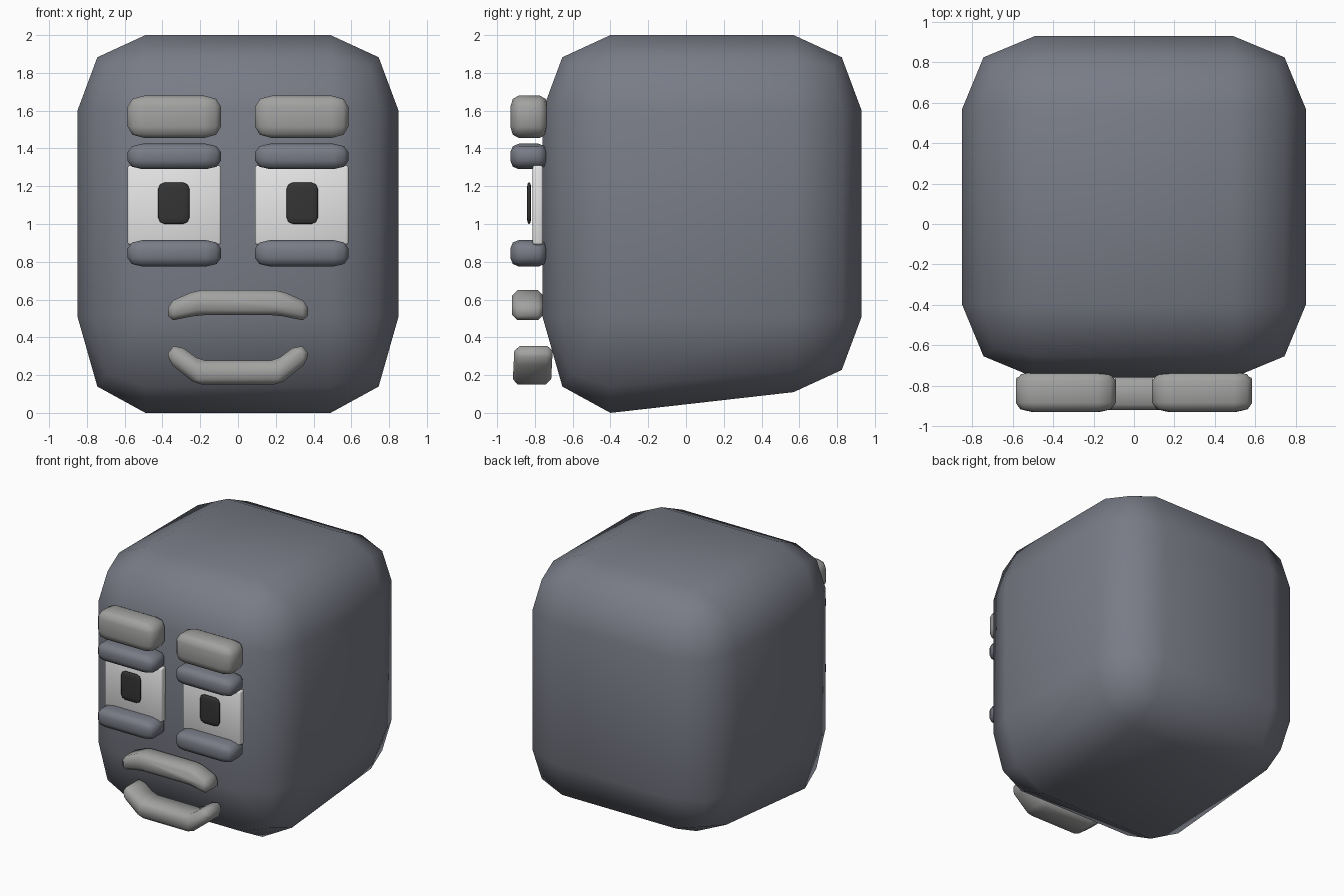
import bpy, bmesh
from mathutils import Vector

cube = bpy.data.objects.get("Cube")
if cube:
    bpy.data.objects.remove(cube, do_unlink=True)


def material(name, color):
    m = bpy.data.materials.new(name)
    m.use_nodes = True
    m.diffuse_color = (*color, 1)
    m.node_tree.nodes["Principled BSDF"].inputs["Base Color"].default_value = (*color, 1)
    return m


SKIN = material("slate skin", (0.19, 0.2, 0.24))
STONE = material("grey stone", (0.36, 0.36, 0.355))
WHITE = material("eye white", (0.8, 0.8, 0.8))
DARK = material("pupil black", (0.035, 0.035, 0.035))


def finish(bm, name, mat):
    bmesh.ops.recalc_face_normals(bm, faces=bm.faces[:])
    for f in bm.faces:
        f.smooth = True
    mesh = bpy.data.meshes.new(name)
    bm.to_mesh(mesh)
    bm.free()
    mesh.materials.append(mat)
    obj = bpy.data.objects.new(name, mesh)
    bpy.context.collection.objects.link(obj)


def bevel(bm, width, segments):
    bmesh.ops.bevel(bm, geom=bm.edges[:], offset=width, segments=segments,
                    profile=0.5, affect='EDGES', clamp_overlap=True)


def rounded_box(lo, hi, radius):
    """Rounded box whose corner radius is given separately for each axis."""
    lo, hi, radius = Vector(lo), Vector(hi), Vector(radius)
    bm = bmesh.new()
    bmesh.ops.create_cube(bm, size=1)
    for v in bm.verts:
        for i in range(3):
            v.co[i] *= (hi[i] - lo[i]) / radius[i]
    bevel(bm, 1, 2)
    for v in bm.verts:
        for i in range(3):
            v.co[i] = v.co[i] * radius[i] + (lo[i] + hi[i]) / 2
    return bm


# Head: rounded block whose underside rises toward the back
bm = rounded_box((-0.85, -0.76, 0), (0.85, 0.93, 2), (0.36, 0.36, 0.4))
for v in bm.verts:
    if v.co.z < 0.5:
        k = max(0, min(1, v.co.z / 0.4)) ** 1.3
        slope = max(0, min(1, (v.co.y + 0.4) / 0.97))
        v.co.z += 0.11 * (slope * (1 - k) + k)
finish(bm, "head", SKIN)

# Brows, lids, eyes and pupils on both sides
for side, s in (("left", 1), ("right", -1)):
    for part, y0, y1, z0, z1, radius, mat in (
        ("brow", -0.93, -0.73, 1.455, 1.68, (0.09, 0.045, 0.06), STONE),
        ("upper_lid", -0.93, -0.735, 1.29, 1.425, (0.08, 0.045, 0.045), SKIN),
        ("lower_lid", -0.93, -0.735, 0.775, 0.915, (0.08, 0.045, 0.045), SKIN),
        ("eye", -0.812, -0.757, 0.89, 1.31, (0.012, 0.012, 0.012), WHITE),
    ):
        a, b = sorted((s * 0.09, s * 0.585))
        finish(rounded_box((a, y0, z0), (b, y1, z1), radius), f"{side}_{part}", mat)
    c = s * 0.34
    finish(rounded_box((c - 0.083, -0.842, 1.0), (c + 0.083, -0.82, 1.22),
                       (0.035, 0.008, 0.035)), f"{side}_pupil", DARK)


# Lips: mirrored outline pulled back into the face, with softened edges
def lip(name, half, y0, y1, lean):
    outline = half + [(-x, z) for x, z in reversed(half)]
    bm = bmesh.new()
    face = bm.faces.new([bm.verts.new((x, y0, z)) for x, z in outline])
    moved = bmesh.ops.extrude_face_region(bm, geom=[face], use_keep_orig=True)
    bmesh.ops.translate(bm, vec=(0, y1 - y0, 0),
                        verts=[e for e in moved["geom"] if isinstance(e, bmesh.types.BMVert)])
    bmesh.ops.recalc_face_normals(bm, faces=bm.faces[:])
    bevel(bm, 0.028, 1)
    base = min(v.co.z for v in bm.verts)
    for v in bm.verts:
        v.co.y += lean * (v.co.z - base)
    finish(bm, name, STONE)


lip("upper_lip", [(0.22, 0.65), (0.37, 0.585), (0.37, 0.485), (0.21, 0.517)],
    -0.92, -0.755, 0)
lip("lower_lip", [(0.2, 0.277), (0.31, 0.36), (0.37, 0.345), (0.37, 0.27), (0.22, 0.15)],
    -0.918, -0.715, 0.05)
